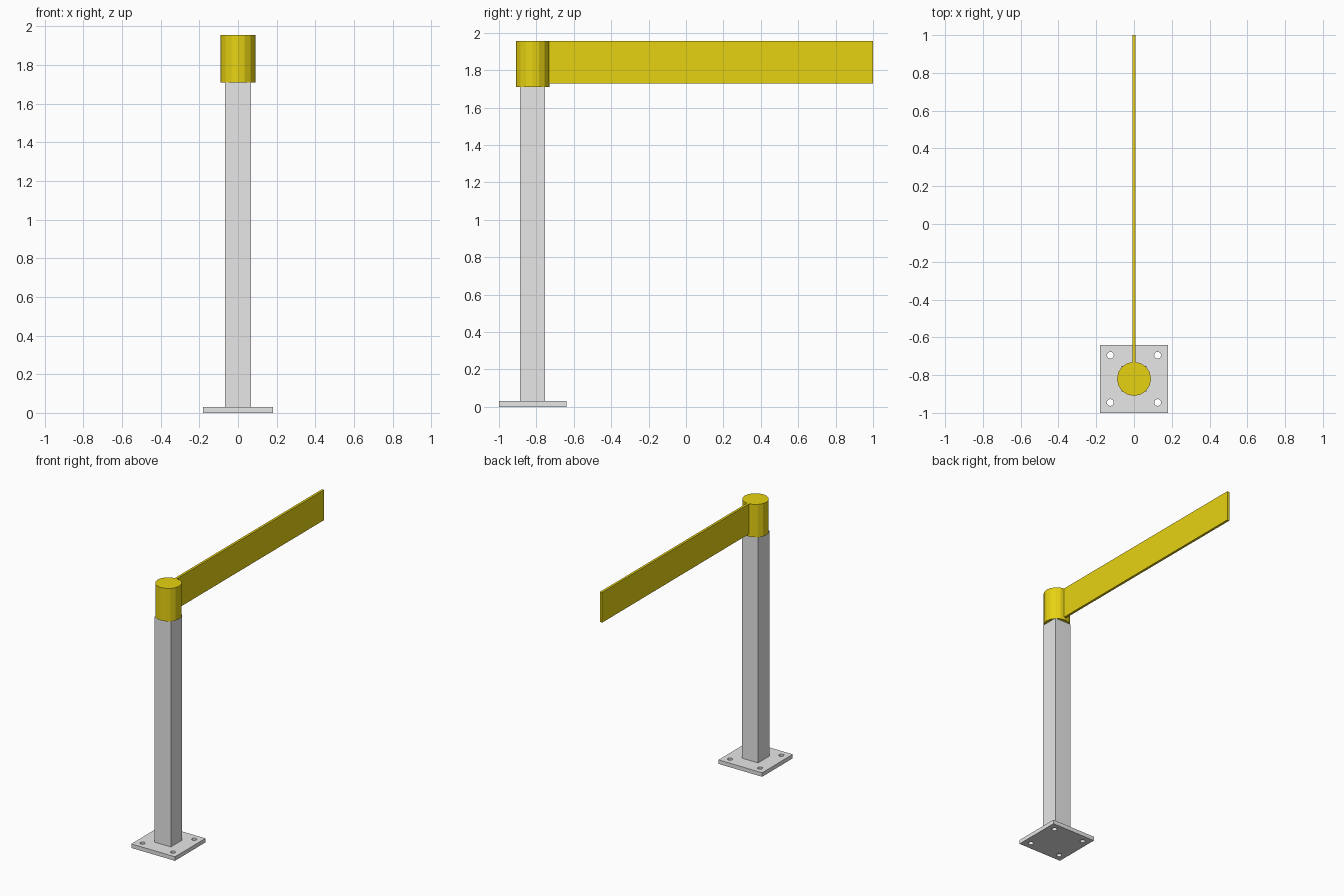
import bpy
from math import pi

cube = bpy.data.objects.get("Cube")
if cube:
    bpy.data.objects.remove(cube, do_unlink=True)

POST_Y = -0.82      # axis shared by plate, post and collar
PLATE_TOP = 0.03
POST_TOP = 1.71
TOP = 1.955


def material(name, color):
    mat = bpy.data.materials.new(name)
    mat.use_nodes = True
    mat.diffuse_color = color
    mat.node_tree.nodes["Principled BSDF"].inputs["Base Color"].default_value = color
    return mat


def finish(name, mat):
    obj = bpy.context.object
    obj.name = name
    bpy.ops.object.transform_apply(location=False, rotation=True, scale=True)
    if mat:
        obj.data.materials.append(mat)
    return obj


def box(name, x, y, z, mat):
    """Box given by its (min, max) range on each axis."""
    spans = (x, y, z)
    bpy.ops.mesh.primitive_cube_add(size=1, location=[(a + b) / 2 for a, b in spans])
    bpy.context.object.scale = [b - a for a, b in spans]
    return finish(name, mat)


def cylinder(name, radius, x, y, z, sides, mat=None):
    bpy.ops.mesh.primitive_cylinder_add(
        vertices=sides, radius=radius, depth=z[1] - z[0],
        location=(x, y, (z[0] + z[1]) / 2))
    return finish(name, mat)


grey = material("light grey metal", (0.8, 0.8, 0.8, 1))
yellow = material("safety yellow", (0.8, 0.65, 0.006, 1))

# Base plate with four bolt holes
plate = box("base_plate", (-0.18, 0.18), (POST_Y - 0.18, POST_Y + 0.18), (0, PLATE_TOP), grey)
for sx in (-1, 1):
    for sy in (-1, 1):
        cutter = cylinder("bolt_hole_cutter", 0.018, sx * 0.125, POST_Y + sy * 0.125,
                          (-0.05, 0.1), 16)
        cutter.hide_render = True
        hole = plate.modifiers.new("bolt_hole", "BOOLEAN")
        hole.operation = "DIFFERENCE"
        hole.solver = "EXACT"
        hole.object = cutter
        bpy.context.view_layer.objects.active = plate
        bpy.ops.object.modifier_apply(modifier=hole.name)
        bpy.data.objects.remove(cutter, do_unlink=True)

# Square post
box("post", (-0.067, 0.067), (POST_Y - 0.067, POST_Y + 0.067), (PLATE_TOP, POST_TOP), grey)

# Round pivot collar on top of the post
cylinder("pivot_collar", 0.09, 0, POST_Y, (POST_TOP, TOP), 16, yellow)

# Flat gate arm
box("gate_arm", (-0.009, 0.009), (POST_Y + 0.085, 1), (1.73, TOP), yellow)
